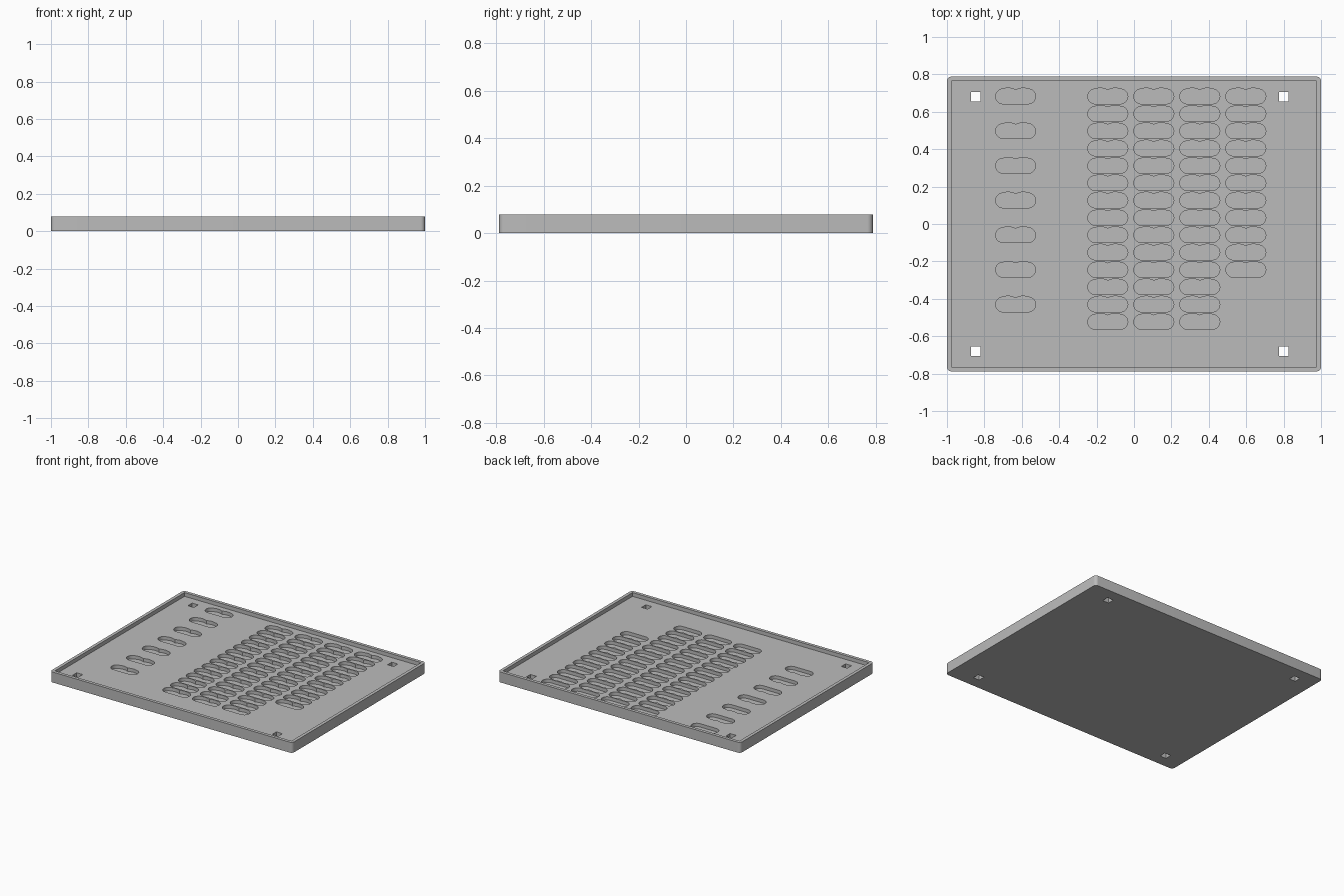
import bpy
import bmesh
from math import sin, cos, pi, radians

cube = bpy.data.objects.get("Cube")
if cube:
    bpy.data.objects.remove(cube, do_unlink=True)

HALF_X, HALF_Y, HEIGHT = 1.0, 0.788, 0.078
RIM, FLOOR, POCKET_FLOOR = 0.024, 0.05, 0.025

grey = bpy.data.materials.new("mid grey")
grey.use_nodes = True
colour = (0.5, 0.5, 0.5, 1)
grey.diffuse_color = colour
grey.node_tree.nodes["Principled BSDF"].inputs["Base Color"].default_value = colour


def add_prism(bm, outline, z0, z1, cx=0, cy=0):
    """Extrude a counter-clockwise outline from z0 to z1."""
    base = bm.faces.new([bm.verts.new((cx + x, cy + y, z0)) for x, y in outline])
    top = bmesh.ops.extrude_face_region(bm, geom=[base])["geom"]
    verts = [g for g in top if isinstance(g, bmesh.types.BMVert)]
    bmesh.ops.translate(bm, verts=verts, vec=(0, 0, z1 - z0))


def make_object(name, bm):
    bmesh.ops.recalc_face_normals(bm, faces=bm.faces)
    mesh = bpy.data.meshes.new(name)
    bm.to_mesh(mesh)
    bm.free()
    mesh.materials.append(grey)
    obj = bpy.data.objects.new(name, mesh)
    bpy.context.collection.objects.link(obj)
    return obj


def rectangle(hx, hy):
    return [(-hx, -hy), (hx, -hy), (hx, hy), (-hx, hy)]


def rounded_rectangle(hx, hy, r, steps=6):
    pts = []
    for q, (sx, sy) in enumerate([(1, 1), (-1, 1), (-1, -1), (1, -1)]):
        for i in range(steps + 1):
            a = (q + i / steps) * pi / 2
            pts.append((sx * (hx - r) + r * cos(a), sy * (hy - r) + r * sin(a)))
    return pts


def pocket_outline(half=0.107, r=0.04, steps=10):
    """Slot with round ends, a straight front and two shallow humps behind."""
    c = half - r
    arc = [-pi / 2 + pi * i / steps for i in range(steps + 1)]
    right = [(c + r * cos(a), r * sin(a)) for a in arc]
    left = [(-x, -y) for x, y in right]
    humps = []
    for i in range(1, 2 * steps):
        t = 1 - i / steps
        humps.append((c * t, r - 0.005 + 0.01 * sin(abs(t) * radians(150))))
    return right + humps + left


def cut(target, cutter):
    mod = target.modifiers.new("cut", "BOOLEAN")
    mod.operation, mod.solver, mod.object = "DIFFERENCE", "EXACT", cutter
    cutter.hide_render = True
    bpy.context.view_layer.objects.active = target
    bpy.ops.object.modifier_apply(modifier=mod.name)
    bpy.data.objects.remove(cutter, do_unlink=True)


# Tray body with rounded corners
bm = bmesh.new()
add_prism(bm, rounded_rectangle(HALF_X, HALF_Y, 0.024), 0, HEIGHT)
tray = make_object("tray", bm)

# Recess inside the raised rim
bm = bmesh.new()
add_prism(bm, rectangle(HALF_X - RIM, HALF_Y - RIM), FLOOR, HEIGHT + 0.1)
cut(tray, make_object("recess_cutter", bm))

# Columns of pockets (x, count, pitch) and square corner holes
bm = bmesh.new()
columns = [(-0.633, 7, 0.1854)]
columns += [(-0.14 + 0.246 * i, n, 0.0927) for i, n in enumerate((14, 14, 14, 11))]
for x, count, pitch in columns:
    for row in range(count):
        add_prism(bm, pocket_outline(), POCKET_FLOOR, HEIGHT, x, 0.682 - row * pitch)
for x in (-0.847, 0.8):
    for y in (-0.68, 0.68):
        add_prism(bm, rectangle(0.025, 0.025), -0.1, HEIGHT + 0.1, x, y)
cut(tray, make_object("pocket_cutter", bm))

# Smooth the curved walls, keep the edges crisp
bpy.ops.object.select_all(action="DESELECT")
tray.select_set(True)
bpy.context.view_layer.objects.active = tray
bpy.ops.object.shade_smooth_by_angle(angle=radians(30))
